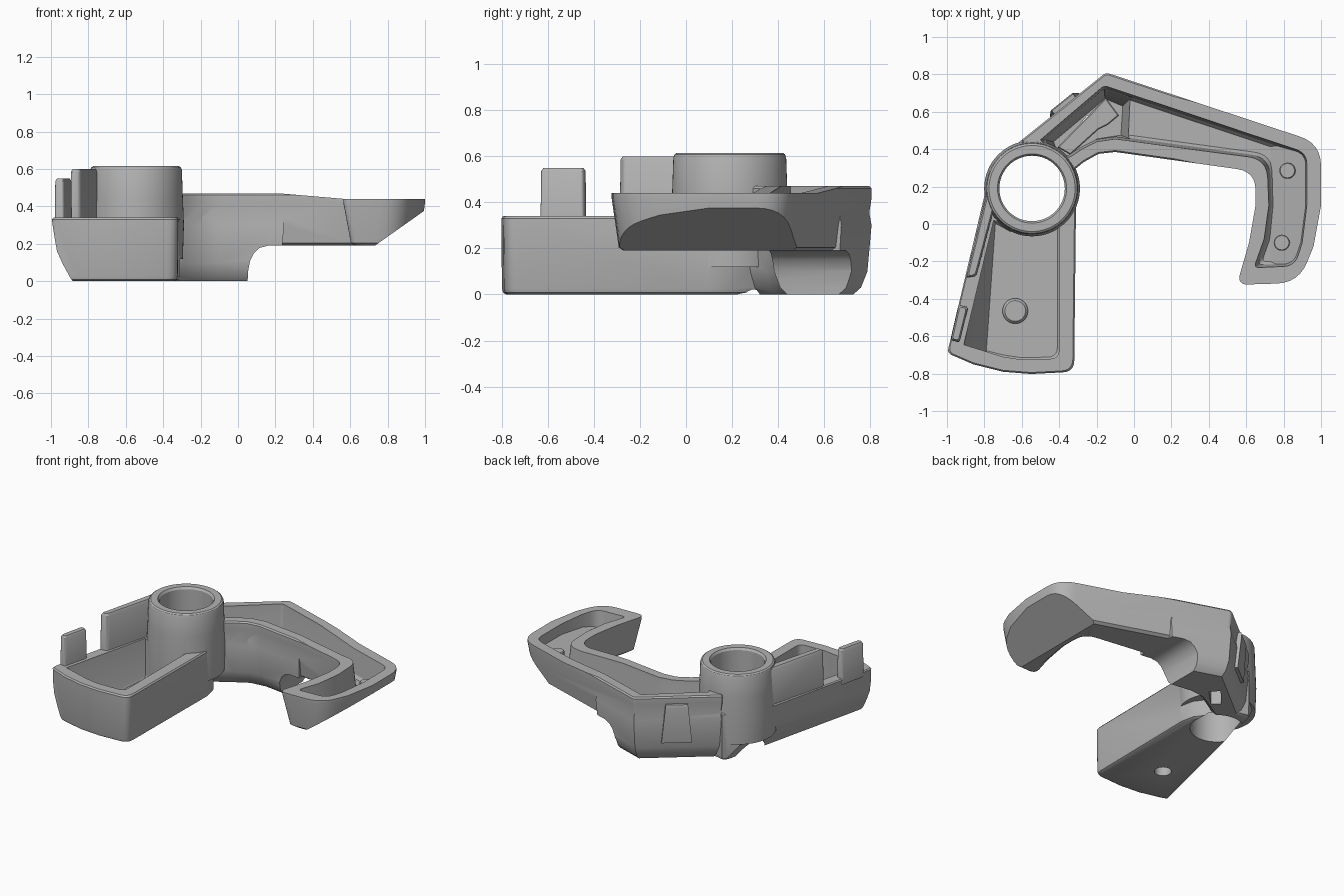
import bpy, bmesh, math
from mathutils import Vector

if "Cube" in bpy.data.objects:
    bpy.data.objects.remove(bpy.data.objects["Cube"], do_unlink=True)

grey = bpy.data.materials.new("plain_grey")
grey.use_nodes = True
GREY = (0.45, 0.45, 0.45, 1)
grey.diffuse_color = GREY
grey.node_tree.nodes["Principled BSDF"].inputs["Base Color"].default_value = GREY


def loft(name, rings):
    """Solid skinned through rings of equal point count."""
    bm = bmesh.new()
    rows = [[bm.verts.new(p) for p in ring] for ring in rings]
    n = len(rows[0])
    for a, b in zip(rows, rows[1:]):
        for i in range(n):
            j = (i + 1) % n
            bm.faces.new((a[i], a[j], b[j], b[i]))
    bm.faces.new(rows[0][::-1])
    bm.faces.new(rows[-1])
    bmesh.ops.recalc_face_normals(bm, faces=bm.faces)
    mesh = bpy.data.meshes.new(name)
    bm.to_mesh(mesh)
    bm.free()
    mesh.materials.append(grey)
    ob = bpy.data.objects.new(name, mesh)
    bpy.context.collection.objects.link(ob)
    return ob


def ring_at(points, z, inset=0.0):
    """Counter-clockwise outline, inset, with corners softened by the optional third value."""
    n = len(points)
    pos = [Vector(p[:2]) for p in points]
    moved = []
    for i in range(n):
        d1 = (pos[i] - pos[i - 1]).normalized()
        d2 = (pos[(i + 1) % n] - pos[i]).normalized()
        n1, n2 = Vector((-d1.y, d1.x)), Vector((-d2.y, d2.x))
        moved.append(pos[i] + (n1 + n2) * inset / max(1 + n1.dot(n2), 0.4))
    out = []
    for i, p in enumerate(points):
        c = moved[i]
        if len(p) < 3:
            out.append((c.x, c.y, z))
            continue
        a = c + (moved[i - 1] - c).normalized() * p[2]
        b = c + (moved[(i + 1) % n] - c).normalized() * p[2]
        for k in range(7):
            t = k / 6
            q = a * (1 - t) ** 2 + c * 2 * t * (1 - t) + b * t * t
            out.append((q.x, q.y, z))
    return out


def solid(name, points, levels):
    return loft(name, [ring_at(points, z, inset) for z, inset in levels])


def slab(name, profile, y0, y1, shear=0.0):
    """An x-z profile run along y, optionally leaning in x."""
    return loft(name, [[(x + shear * (y + 0.69), y, z) for x, z in profile] for y in (y0, y1)])


def round_solid(name, x, y, levels, seg=48):
    return loft(name, [[(x + r * math.cos(2 * math.pi * i / seg),
                         y + r * math.sin(2 * math.pi * i / seg), z) for i in range(seg)]
                       for z, r in levels])


def combine(target, other, operation):
    mod = target.modifiers.new("combine", "BOOLEAN")
    mod.operation, mod.object, mod.solver = operation, other, "EXACT"
    bpy.context.view_layer.objects.active = target
    bpy.ops.object.modifier_apply(modifier=mod.name)
    bpy.data.objects.remove(other, do_unlink=True)


def cut(target, other):
    combine(target, other, "DIFFERENCE")


def add(target, other):
    combine(target, other, "UNION")


# Hooked arm with drafted sides
arm = [(-.38, .24), (-.27, .33), (-.19, .375), (-.1, .385), (.65, .28, .1), (.65, .1),
       (.615, -.1), (.55, -.325, .06), (.88, -.315, .12), (.96, -.12), (1, .1),
       (1, .43, .12), (-.15, .81, .02), (-.6, .45), (-.56, .3)]
body = solid("bracket_body", arm, [(.19, .05), (.205, .03), (.42, 0), (.46, 0), (.47, .008)])
cut(body, slab("end_chamfer", [(.59, .09), (1.05, .415), (1.05, .09)], -1, 1))
cut(body, slab("top_slope", [(.22, .47), (.57, .44), (1.1, .44), (1.1, .6), (.22, .6)], -1, 1))

# Deep block below the arm's bend
block = solid("block", [(-.45, .22), (-.27, .33), (-.19, .375), (-.1, .385), (.25, .336),
                        (.25, .677), (-.15, .81), (-.6, .45), (-.58, .3)],
              [(0, .075), (.03, .045), (.1, .02), (.3, .004), (.4, .02)])
cut(block, slab("block_fillet", [(.045, -.1), (.055, .06), (.065, .11), (.085, .15), (.115, .178),
                                 (.16, .19), (.4, .19), (.4, -.1)], -1, 1))
add(body, block)

# Front tray with a chamfered outer side
tray = solid("tray", [(-1, -.69, .03), (-.86, -.75), (-.7, -.79), (-.55, -.802), (-.32, -.79, .06),
                      (-.31, .1), (-.33, .2), (-.5, .43), (-.6, .45), (-.75, .32), (-.79, .2)],
             [(0, .022), (.008, .008), (.025, .003), (.33, 0), (.34, .008)])
cut(tray, slab("side_chamfer", [(-1, .34), (-.965, .16), (-.93, .09), (-.87, -.01), (-1.3, -.01),
                                (-1.3, .34)], -1, .6, .236))
add(body, tray)

# Tray hollow, its outer wall sloping to the floor
tray_end = [(-.75, .02), (-.66, -.03), (-.55, -.05), (-.44, -.03), (-.4, 0)]
front_edge = [(-.7, -.71), (-.6, -.725), (-.4, -.72, .05)]
hollow_top = [(-.91, -.645)] + front_edge + tray_end[::-1]
hollow_low = [(-.8, -.685)] + front_edge + tray_end[::-1]
cut(body, loft("tray_hollow", [ring_at(hollow_low, .06, .01), ring_at(hollow_low, .075),
                               ring_at(hollow_top, .34), ring_at(hollow_top, .6)]))

# Arm hollow, its floor rising towards the end
hollow = solid("arm_hollow", [(-.4, .34), (-.34, .36), (-.28, .4), (-.2, .44), (-.1, .455),
                              (.71, .345, .1), (.72, .1), (.695, -.08), (.64, -.235, .03),
                              (.86, -.225, .06), (.9, -.1), (.925, .1), (.925, .38, .06),
                              (-.16, .74, .02), (-.5, .45)],
               [(.25, .03), (.27, .015), (.45, 0), (.6, 0)])
cut(hollow, slab("floor_slope", [(.6, .17), (1.05, .45), (1.05, .17)], -1, 1))
cut(body, hollow)
deep_low = [(-.4, .36), (-.33, .37), (-.2, .455), (-.07, .475), (-.06, .63), (-.155, .67), (-.43, .44)]
deep_top = [(-.4, .34), (-.32, .37), (-.2, .445), (-.02, .455), (-.01, .68), (-.16, .725), (-.48, .45)]
cut(body, loft("deep_hollow", [ring_at(deep_low, .06), ring_at(deep_top, .3)]))

# Raised step inside the block, with an open pocket beneath
add(body, solid("step", [(-.41, .41), (-.34, .37), (-.19, .505), (-.14, .53), (-.08, .58), (-.15, .675)],
                [(.04, 0), (.15, 0), (.16, .006)]))
cut(body, solid("under_pocket", [(-.36, .45), (-.31, .41), (-.2, .52), (-.25, .58)],
                [(-.1, 0), (.12, 0)]))

# Collar with a through bore
CX, CY = -.545, .19
add(body, round_solid("collar", CX, CY, [(.12, .25), (.3, .256), (.45, .25), (.595, .245),
                                         (.608, .24), (.615, .23)], 64))
cut(body, round_solid("bore", CX, CY, [(-.1, .175), (.6, .175), (.63, .195)], 64))

# Fixing boss on the tray floor, hollow from below
add(body, round_solid("floor_boss", -.635, -.465, [(.03, .068), (.085, .068), (.1, .055)]))
cut(body, round_solid("floor_boss_hole", -.635, -.465, [(-.1, .055), (.08, .055)]))

# Upright tabs on the tray's outer wall
parts = [body]
tabs = {"short_tab": ([(-.982, -.62, .015), (-.932, -.635, .015), (-.885, -.445, .015),
                       (-.938, -.43, .015)], .55),
        "long_tab": ([(-.9, -.29, .02), (-.842, -.28, .02), (-.755, .05), (-.73, .16),
                      (-.74, .24), (-.78, .2)], .6)}
for name, (outline, top) in tabs.items():
    parts.append(solid(name, outline, [(.3, 0), (top - .015, .002), (top, .01)]))

# Small round bosses in the arm's end
for name, x, y in (("rear_peg", .82, .285), ("front_peg", .79, -.1)):
    parts.append(round_solid(name, x, y, [(.29, .043), (.345, .043), (.35, .038)], 32))

# Tapered catch on the outer back wall
along, outward = Vector((.78, .625)), Vector((-.625, .78))
mid = Vector((-.37, .634))
catch = []
for z, half, out in ((.14, .1, .004), (.4, .075, .026), (.42, .072, .02)):
    corners = [mid + along * s * half + outward * o
               for s, o in ((-1, -.04), (1, -.04), (1, out), (-1, out))]
    catch.append([(p.x, p.y, z) for p in corners])
parts.append(loft("wall_catch", catch))

# Smooth shading with sharp edges kept
body.data.materials.clear()
body.data.materials.append(grey)
bpy.ops.object.select_all(action="DESELECT")
for ob in parts:
    ob.select_set(True)
bpy.context.view_layer.objects.active = body
bpy.ops.object.shade_smooth_by_angle(angle=math.radians(30))
